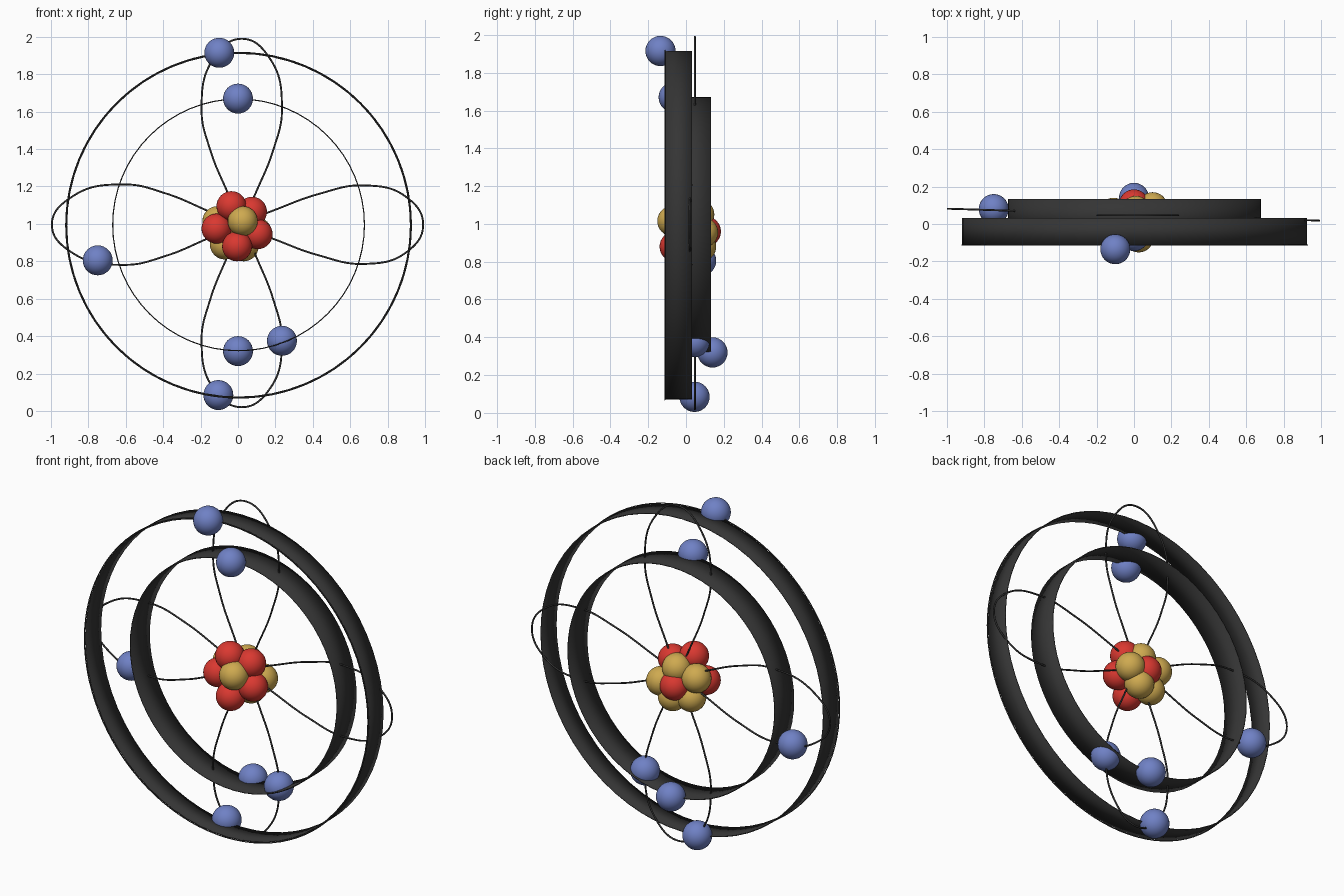
import bpy
import math

if "Cube" in bpy.data.objects:
    bpy.data.objects.remove(bpy.data.objects["Cube"], do_unlink=True)


def make_material(name, rgb):
    mat = bpy.data.materials.new(name)
    mat.use_nodes = True
    mat.diffuse_color = (*rgb, 1)
    mat.node_tree.nodes["Principled BSDF"].inputs["Base Color"].default_value = (*rgb, 1)
    return mat


charcoal = make_material("charcoal", (0.035, 0.035, 0.035))
blue = make_material("soft blue", (0.16, 0.22, 0.56))
red = make_material("red", (0.70, 0.04, 0.03))
gold = make_material("gold", (0.62, 0.40, 0.08))


def finish(name, mat):
    obj = bpy.context.object
    obj.name = name
    obj.data.materials.append(mat)
    bpy.ops.object.shade_smooth_by_angle(angle=math.radians(30))
    return obj


def balls(name, mat, centres):
    for i, centre in enumerate(centres, 1):
        bpy.ops.mesh.primitive_uv_sphere_add(
            segments=32, ring_count=16, radius=0.08, location=centre)
        finish(f"{name}_{i}", mat)


# Open, thin-walled cylinder whose axis runs front to back
def band(name, radius, front, back, z):
    bpy.ops.mesh.primitive_cylinder_add(
        vertices=64, radius=radius, depth=back - front, end_fill_type='NOTHING',
        location=(0.003, (front + back) / 2, z), rotation=(math.pi / 2, 0, 0))
    obj = finish(name, charcoal)
    wall = obj.modifiers.new("wall", 'SOLIDIFY')
    wall.thickness = 0.006
    wall.offset = -1


# Wire figure of eight; each lobe is (length, half width, position of widest point)
def double_loop(name, lobes, place):
    path = []
    for sign, (length, width, peak) in zip((1, -1), lobes):
        # Straight-ish near the centre, elliptical at the far end
        half = [(peak * 0.28, 0.36), (peak * 0.64, 0.78), (peak, 1.0),
                (peak + (1 - peak) * 0.71, 0.71), (1.0, 0.0)]
        lobe = half + [(a, -w) for a, w in reversed(half[:-1])]
        path.append((0, 0))
        path += [(sign * a * length, w * width) for a, w in lobe]
    curve = bpy.data.curves.new(name, 'CURVE')
    curve.dimensions = '3D'
    curve.bevel_depth = 0.005
    curve.bevel_resolution = 2
    spline = curve.splines.new('BEZIER')
    spline.bezier_points.add(len(path) - 1)
    spline.use_cyclic_u = True
    for point, (along, across) in zip(spline.bezier_points, path):
        point.co = place(along, across)
        point.handle_left_type = point.handle_right_type = 'AUTO'
    curve.materials.append(charcoal)
    obj = bpy.data.objects.new(name, curve)
    bpy.context.collection.objects.link(obj)


# Orbit bands, with a fine wire at the front rim of the outer one
band("outer_orbit_band", 0.922, -0.11, 0.032, 0.993)
band("inner_orbit_band", 0.676, -0.045, 0.133, 0.995)
bpy.ops.mesh.primitive_torus_add(
    major_radius=0.924, minor_radius=0.003, major_segments=96, minor_segments=8,
    location=(0.003, -0.112, 0.993), rotation=(math.pi / 2, 0, 0))
finish("outer_orbit_rim", charcoal)

# Figure-of-eight wire orbits: one upright, one level and slightly turned
double_loop("upright_orbit", [(0.99, 0.215, 0.62), (0.98, 0.215, 0.64)],
            lambda a, w: (0.02 + w, 0.047, 1.0 + a))
double_loop("level_orbit", [(0.99, 0.21, 0.68), (0.995, 0.215, 0.61)],
            lambda a, w: (a, 0.05 - 0.032 * a, 0.996 + w))

# Small bodies riding on the orbits
balls("electron", blue, [
    (-0.10, -0.135, 1.915), (0, -0.065, 1.67), (-0.75, 0.08, 0.805),
    (0.235, 0.045, 0.375), (0, 0.14, 0.32), (-0.105, 0.045, 0.085)])

# Central cluster
balls("proton", red, [
    (-0.035, -0.025, 1.095), (0.075, 0.015, 1.065), (-0.115, -0.02, 0.975),
    (0.105, -0.01, 0.945), (-0.005, -0.06, 0.88), (0, 0.105, 0.96)])
balls("neutron", gold, [
    (0.025, -0.072, 1.015), (0.01, 0.07, 1.05), (-0.11, 0.06, 1.015),
    (0.1, 0.09, 0.955), (-0.07, 0.05, 0.89), (0.03, 0.08, 0.88)])
